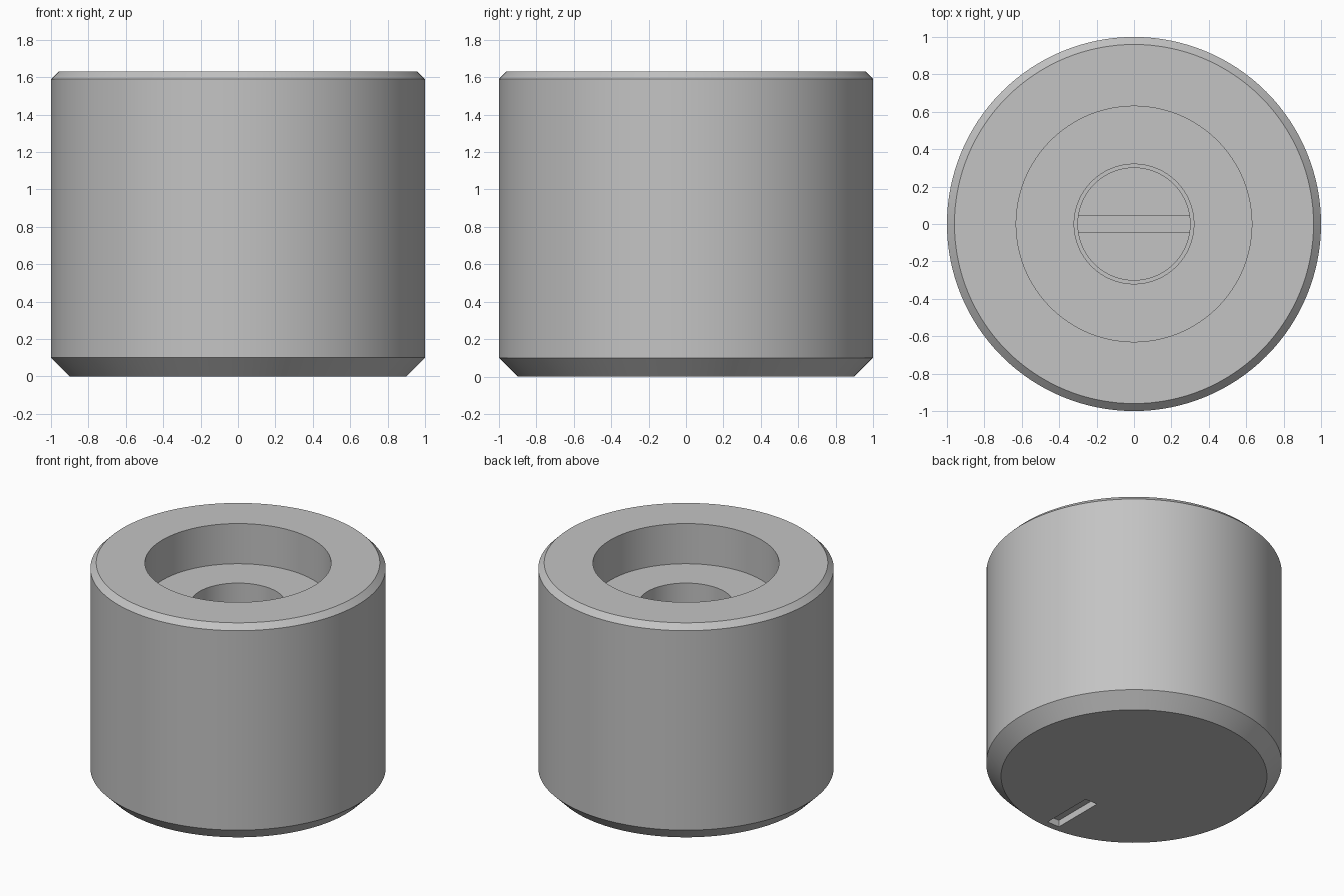
import bpy, bmesh, math
from mathutils import Matrix

old = bpy.data.objects.get("Cube")
if old:
    bpy.data.objects.remove(old, do_unlink=True)

SEGMENTS = 128

grey = bpy.data.materials.new("plain grey")
grey.use_nodes = True
colour = (0.55, 0.55, 0.55, 1)
grey.diffuse_color = colour
grey.node_tree.nodes["Principled BSDF"].inputs["Base Color"].default_value = colour


def finish(name, bm):
    bmesh.ops.recalc_face_normals(bm, faces=bm.faces)
    mesh = bpy.data.meshes.new(name)
    bm.to_mesh(mesh)
    bm.free()
    mesh.materials.append(grey)
    obj = bpy.data.objects.new(name, mesh)
    bpy.context.collection.objects.link(obj)
    return obj


def lathe(name, profile):
    """Turn a radius/height profile around z; both ends lie on the axis."""
    bm = bmesh.new()
    verts = [bm.verts.new((r, 0, z)) for r, z in profile]
    edges = [bm.edges.new(pair) for pair in zip(verts, verts[1:])]
    bmesh.ops.spin(bm, geom=verts + edges, cent=(0, 0, 0), axis=(0, 0, 1),
                   angle=math.tau, steps=SEGMENTS, use_duplicate=False)
    bmesh.ops.remove_doubles(bm, verts=bm.verts, dist=0.0001)
    return finish(name, bm)


def box(name, centre, size):
    bm = bmesh.new()
    bmesh.ops.create_cube(bm, size=1, matrix=Matrix.Translation(centre) @ Matrix.Diagonal((*size, 1)))
    return finish(name, bm)


# Knob body: chamfered drum with a wide recess and a stepped shaft bore
body = lathe("knob_body", [
    (0, 0), (0.9, 0), (1, 0.1), (1, 1.59), (0.96, 1.63),
    (0.63, 1.63), (0.63, 1.33), (0.32, 1.33), (0.32, 1.13),
    (0.3, 1.13), (0.3, 0.33), (0, 0.33)])

# Pointer groove cut into the closed face
cutter = box("groove_cutter", (0, -0.65, 0), (0.1, 0.4, 0.1))
cutter.hide_render = True
cutter.hide_viewport = True
cut = body.modifiers.new("pointer_groove", "BOOLEAN")
cut.operation = "DIFFERENCE"
cut.solver = "EXACT"
cut.object = cutter

# Key rib across the bore, fitting a split shaft
box("shaft_key_rib", (0, 0, 0.53), (0.61, 0.09, 0.42))

# Smooth round walls, crisp rims
bpy.ops.object.select_all(action="DESELECT")
body.select_set(True)
bpy.context.view_layer.objects.active = body
bpy.ops.object.modifier_apply(modifier=cut.name)
bpy.data.objects.remove(cutter, do_unlink=True)
bpy.ops.object.shade_smooth_by_angle(angle=math.radians(30))
